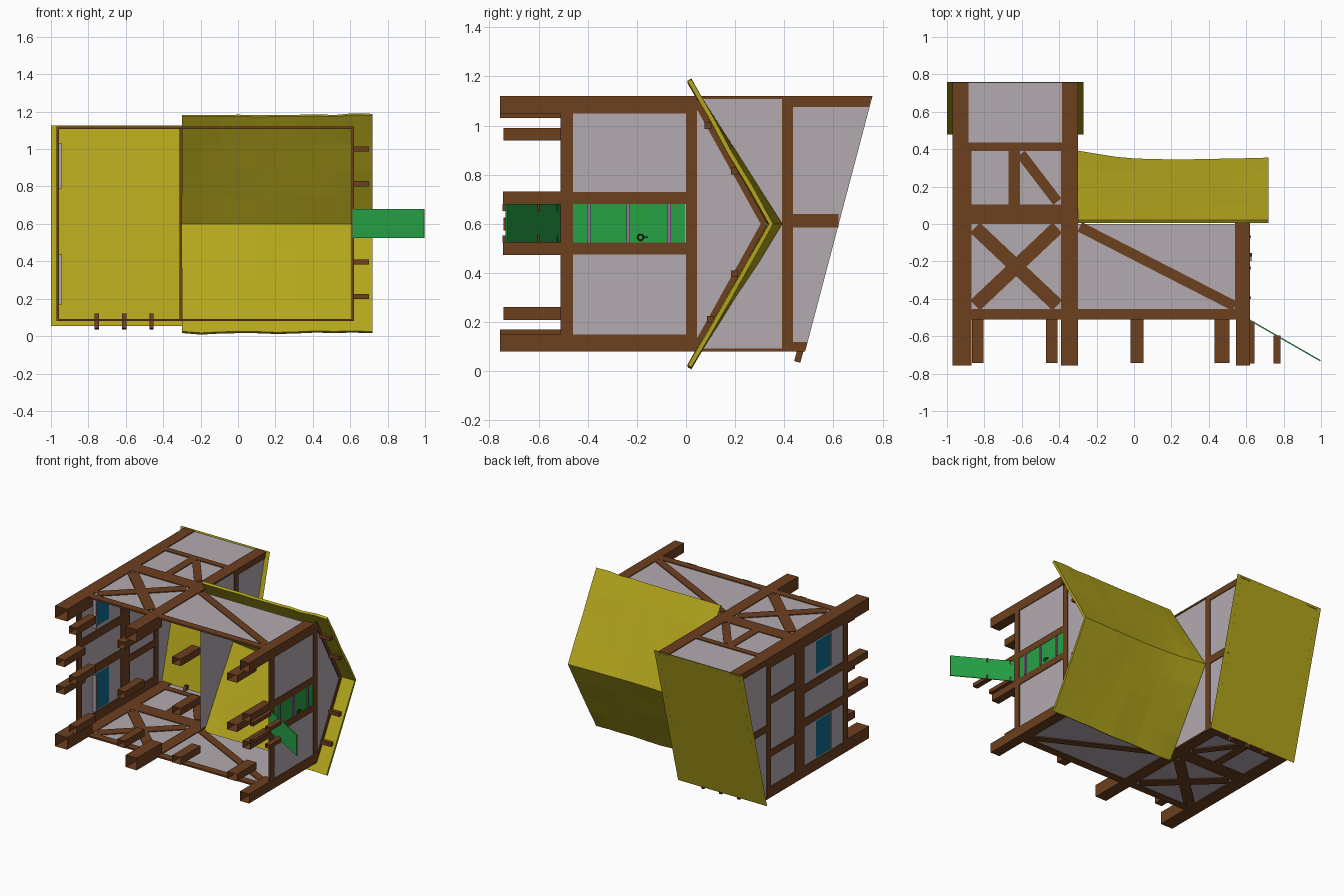
import bpy, bmesh, math, random
from mathutils import Vector, Matrix

if "Cube" in bpy.data.objects:
    bpy.data.objects.remove(bpy.data.objects["Cube"])

random.seed(4)


def mat(name, rgb):
    m = bpy.data.materials.new(name)
    m.diffuse_color = (*rgb, 1)
    m.use_nodes = True
    m.node_tree.nodes["Principled BSDF"].inputs["Base Color"].default_value = m.diffuse_color
    return m


WOOD = mat("timber", (0.15, 0.05, 0.013))
PLASTER = mat("plaster", (0.45, 0.40, 0.43))
ROOF = mat("thatch", (0.45, 0.38, 0.012))
GREEN = mat("green_paint", (0.02, 0.36, 0.06))
BLUE = mat("window_glass", (0.005, 0.15, 0.27))
IRON = mat("hinge_metal", (0.35, 0.16, 0.36))
DARK = mat("handle_metal", (0.03, 0.03, 0.03))


def finish(name, bm, m):
    bmesh.ops.recalc_face_normals(bm, faces=bm.faces)
    me = bpy.data.meshes.new(name)
    bm.to_mesh(me)
    bm.free()
    me.materials.append(m)
    ob = bpy.data.objects.new(name, me)
    bpy.context.collection.objects.link(ob)
    return ob


def face(bm, pts):
    return bm.faces.new([bm.verts.new(p) for p in pts])


def prism(bm, pts, vec):
    """Flat polygon pushed along vec into a solid."""
    f = face(bm, pts)
    ext = bmesh.ops.extrude_face_region(bm, geom=[f], use_keep_orig=True)["geom"]
    bmesh.ops.translate(bm, verts=[v for v in ext if isinstance(v, bmesh.types.BMVert)], vec=vec)


def box(bm, x0, x1, y0, y1, z0, z1, open_ends=False):
    c = [(x0, z0), (x1, z0), (x1, z1), (x0, z1)]
    if open_ends:
        for (a, b), (d, e) in zip(c, c[1:] + c[:1]):
            face(bm, [(a, y0, b), (d, y0, e), (d, y1, e), (a, y1, b)])
    else:
        prism(bm, [(x, y0, z) for x, z in c], (0, y1 - y0, 0))


# Wall planes: map (u, y) to 3D and give the inward direction
WALLS = {
    "front": (lambda u, y, d: (u, y, 1.12 - d), (0, 0, -1)),
    "back": (lambda u, y, d: (u, y, 0.08 + d), (0, 0, 1)),
    "gable": (lambda u, y, d: (0.62 - d, y, u), (-1, 0, 0)),
    "left": (lambda u, y, d: (-0.97 + d, y, u), (1, 0, 0)),
    "tower": (lambda u, y, d: (-0.30 - d, y, u), (-1, 0, 0)),
}


def rect(u0, u1, y0, y1):
    return [(u0, y0), (u1, y0), (u1, y1), (u0, y1)]


def bar(a, b, w):
    a, b = Vector(a), Vector(b)
    d = (b - a).normalized()
    n = Vector((-d.y, d.x)) * w / 2
    return [tuple(p) for p in (a - n, b - n, b + n, a + n)]


def shed(z):
    """Height of the tower roof line at depth z."""
    return 0.478 + (z - 0.055) / 1.07 * 0.282


def timber(wall, polys):
    fn, inw = WALLS[wall]
    bm = bmesh.new()
    for p in polys:
        prism(bm, [fn(u, y, 0) for u, y in p], Vector(inw) * 0.012)
    finish(wall + "_timbers", bm, WOOD)


def panel(wall, poly, depth=0.006, name=None, m=PLASTER):
    fn, _ = WALLS[wall]
    bm = bmesh.new()
    face(bm, [fn(u, y, depth) for u, y in poly])
    finish(name or wall + "_wall", bm, m)


# Long walls, front and back
for wall, top in (("front", 0.757), ("back", 0.484)):
    panel(wall, [(-0.97, -0.5), (0.62, -0.5), (0.62, 0.0), (-0.30, 0.0), (-0.30, top), (-0.97, top)])
    timber(wall, [
        rect(-0.97, -0.87, -0.51, 0.435), rect(-0.39, -0.30, -0.51, 0.435),
        rect(-0.97, -0.885, 0.435, top), rect(-0.385, -0.30, 0.435, top),
        rect(-0.87, -0.39, 0.39, 0.435), rect(-0.87, -0.39, 0.0, 0.105),
        rect(-0.87, -0.39, -0.51, -0.455), rect(-0.30, 0.54, -0.51, -0.455),
        rect(0.54, 0.62, -0.51, 0.015), rect(-0.67, -0.61, 0.105, 0.39),
        bar((-0.605, 0.375), (-0.41, 0.12), 0.055),
        bar((-0.85, -0.02), (-0.41, -0.435), 0.075), bar((-0.85, -0.435), (-0.41, -0.02), 0.075),
        bar((-0.29, -0.015), (0.54, -0.44), 0.055)])

# Gable end
panel("gable", [(0.08, -0.5), (1.12, -0.5), (1.12, 0.02), (0.6, 0.325), (0.08, 0.02)])
timber("gable", [
    rect(0.08, 0.15, -0.46, 0.0), rect(1.05, 1.12, -0.46, 0.0),
    rect(0.475, 0.525, -0.46, 0.0), rect(0.68, 0.73, -0.46, 0.0),
    rect(0.08, 1.12, 0.0, 0.045), rect(0.08, 1.12, -0.51, -0.46),
    bar((0.1, 0.04), (0.6, 0.318), 0.025), bar((1.1, 0.04), (0.6, 0.318), 0.025)])

# Tower side above the wing
panel("tower", [(0.08, 0.0), (1.12, 0.0), (1.12, shed(1.12)), (0.08, shed(0.08))])
timber("tower", [
    rect(0.08, 1.12, 0.39, 0.435), rect(0.585, 0.64, 0.435, 0.62),
    [(1.075, 0.435), (1.12, 0.435), (1.12, 0.755), (1.075, 0.745)],
    [(0.08, 0.435), (0.12, 0.435), (0.12, 0.494), (0.08, 0.483)]])

# Left side of the tower with two windows
panel("left", [(0.08, -0.5), (1.12, -0.5), (1.12, shed(1.12)), (0.08, shed(0.08))])
timber("left", [
    rect(0.08, 1.12, 0.39, 0.435), rect(0.08, 1.12, 0.0, 0.105), rect(0.08, 1.12, -0.51, -0.46),
    rect(0.08, 0.16, -0.46, 0.39), rect(1.04, 1.12, -0.46, 0.39),
    rect(0.45, 0.51, -0.46, 0.0), rect(0.70, 0.76, -0.46, 0.0),
    rect(0.38, 0.43, 0.105, 0.39), rect(0.77, 0.82, 0.105, 0.39), rect(0.58, 0.63, 0.435, 0.61),
    [(1.075, 0.435), (1.12, 0.435), (1.12, 0.755), (1.075, 0.745)]])
for i, (z0, z1) in enumerate(((0.17, 0.44), (0.79, 1.03))):
    for d in (0.003, 0.009):
        panel("left", rect(z0, z1, -0.31, -0.14), d, "window", BLUE)
    bm = bmesh.new()
    box(bm, -0.97, -0.94, -0.318, -0.31, z0, z1)
    finish("window_ledge", bm, PLASTER)

# Foundation posts, hollow and open at the ends
bm = bmesh.new()
for x0, x1, w in ((-0.97, -0.87, 0.09), (-0.39, -0.30, 0.09), (0.545, 0.62, 0.07)):
    box(bm, x0, x1, -0.757, -0.46, 1.12 - w, 1.12, True)
    box(bm, x0, x1, -0.757, -0.46, 0.08, 0.08 + w, True)
finish("corner_posts", bm, WOOD)
bm = bmesh.new()
for x0, x1 in ((-0.865, -0.805), (-0.47, -0.41), (-0.02, 0.05), (0.43, 0.51)):
    for z in (0.235, 0.6, 0.965):
        box(bm, x0, x1, -0.742, -0.51, z - 0.026, z + 0.026, True)
for z in (0.5, 0.705):
    box(bm, 0.56, 0.62, -0.745, -0.5, z - 0.026, z + 0.026, True)
    box(bm, -0.97, -0.90, -0.745, -0.5, z - 0.026, z + 0.026, True)
finish("floor_stilts", bm, WOOD)

# Door with hinges and ring handle
panel("gable", rect(0.525, 0.68, -0.46, -0.005), 0.002, "door", GREEN)
panel("gable", rect(0.525, 0.68, -0.46, -0.005), 0.010, "door_inside", GREEN)
bm = bmesh.new()
for y in (-0.395, -0.235, -0.068):
    box(bm, 0.615, 0.626, y - 0.007, y + 0.007, 0.525, 0.68)
finish("door_hinges", bm, IRON)
bpy.ops.mesh.primitive_torus_add(major_radius=0.012, minor_radius=0.003, major_segments=12,
                                 minor_segments=6, location=(0.626, -0.185, 0.545),
                                 rotation=(0, math.pi / 2, 0))
ring = bpy.context.object
ring.name = "door_ring"
ring.data.materials.append(DARK)
bm = bmesh.new()
box(bm, 0.62, 0.63, -0.173, -0.155, 0.542, 0.548)
finish("door_latch", bm, DARK)

# Entry ramp and its props
bm = bmesh.new()
prism(bm, [(0.615, -0.508, 0.525), (0.998, -0.728, 0.525), (0.998, -0.728, 0.68), (0.615, -0.508, 0.68)],
      (-0.003, -0.006, 0))
finish("ramp", bm, GREEN)
bm = bmesh.new()
for z in (0.538, 0.667):
    box(bm, 0.745, 0.783, -0.747, -0.597, z - 0.014, z + 0.014, True)
    box(bm, 0.62, 0.645, -0.747, -0.52, z - 0.014, z + 0.014, True)
finish("ramp_props", bm, WOOD)

# Tower shed roof with rafter tails
bm = bmesh.new()
face(bm, [(-1.0, 0.478, 0.055), (-0.27, 0.478, 0.055), (-0.27, 0.76, 1.126), (-1.0, 0.76, 1.126)])
finish("tower_roof", bm, ROOF)
bm = bmesh.new()
for x in (-0.755, -0.608, -0.463):
    prism(bm, [(x - 0.011, 0.487, 0.115), (x - 0.011, 0.465, 0.035),
               (x - 0.011, 0.44, 0.042), (x - 0.011, 0.462, 0.122)], (0.022, 0, 0))
finish("rafter_tails", bm, WOOD)

# Sagging thatched gable roof
bm = bmesh.new()
RIDGE = [0.383, 0.366, 0.350, 0.341, 0.338, 0.336, 0.337, 0.339, 0.341, 0.343, 0.346]
rows = []
for i, ridge in enumerate(RIDGE):
    x = -0.30 + 1.02 * i / 10
    row = []
    for j in range(-4, 5):
        t = abs(j) / 4
        reach = 0.582 + random.uniform(-0.006, 0.006) * (t == 1)
        y = ridge + (0.014 - ridge) * t + (random.uniform(-0.003, 0.003) if 0 < t < 1 else 0)
        row.append(bm.verts.new((x, y, 0.6 + math.copysign(reach * t, j))))
    rows.append(row)
for a, b in zip(rows, rows[1:]):
    for j in range(8):
        bm.faces.new((a[j], b[j], b[j + 1], a[j + 1]))
roof = finish("gable_roof", bm, ROOF)
sol = roof.modifiers.new("thickness", "SOLIDIFY")
sol.thickness = 0.018
sol.offset = 0

# Purlin ends under the gable overhang
bm = bmesh.new()
for y, z in ((0.09, 1.0), (0.198, 0.815), (0.198, 0.397), (0.1, 0.212)):
    box(bm, 0.61, 0.70, y - 0.014, y + 0.014, z - 0.014, z + 0.014)
finish("purlin_ends", bm, WOOD)
